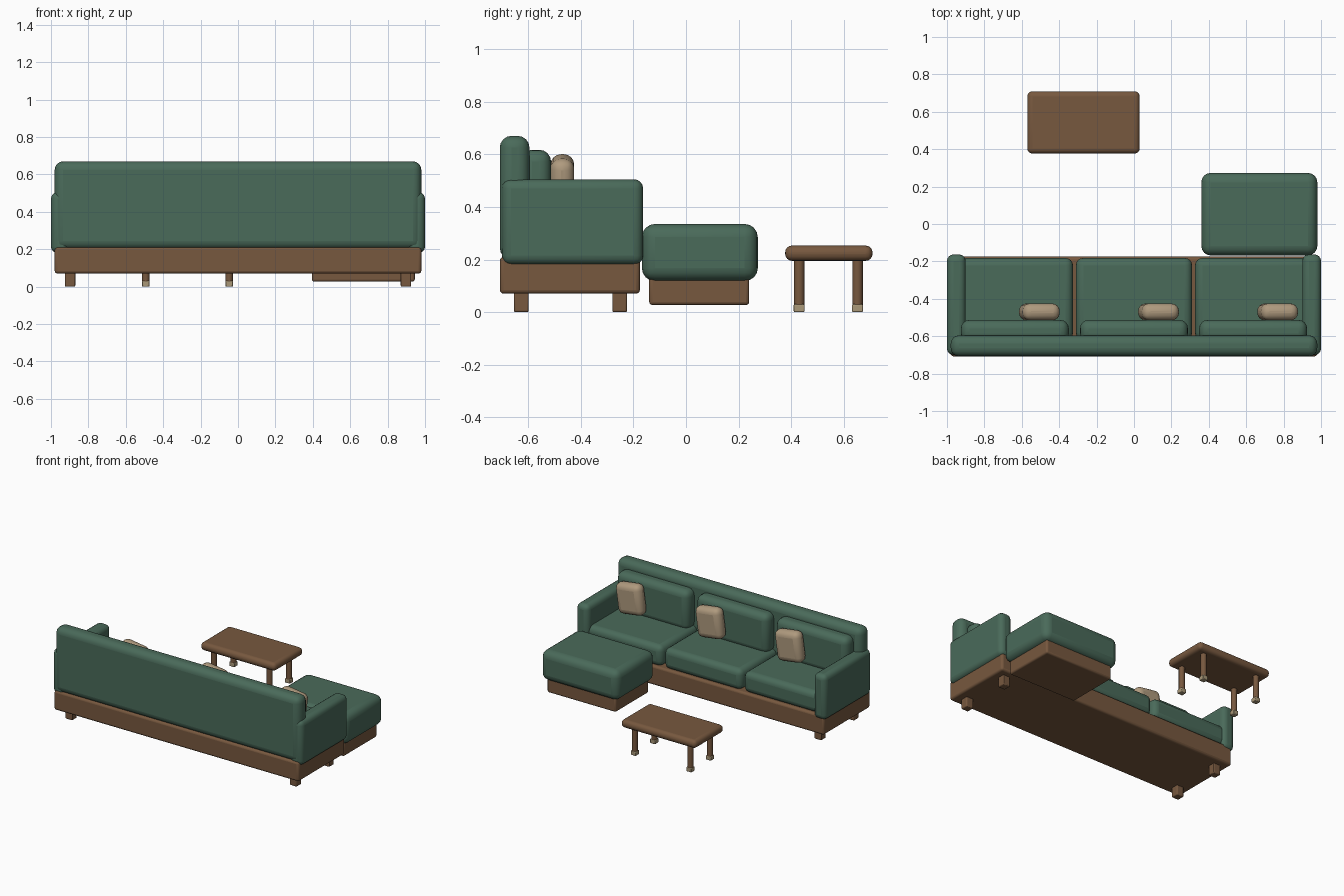
import bpy
from math import radians

if "Cube" in bpy.data.objects:
    bpy.data.objects.remove(bpy.data.objects["Cube"])


def material(name, colour):
    mat = bpy.data.materials.new(name)
    mat.use_nodes = True
    mat.diffuse_color = (*colour, 1)
    mat.node_tree.nodes["Principled BSDF"].inputs["Base Color"].default_value = (*colour, 1)
    return mat


GREEN = material("green fabric", (0.068, 0.145, 0.102))
WOOD = material("brown wood", (0.185, 0.098, 0.049))
TAN = material("tan fabric", (0.43, 0.325, 0.21))
BRASS = material("pale brass", (0.40, 0.315, 0.19))


def block(name, xs, ys, zs, mat, bevel, segments=4, roll=0):
    """Rounded box spanning the given x, y and z ranges."""
    spans = (xs, ys, zs)
    bpy.ops.mesh.primitive_cube_add(size=1, location=[sum(s) / 2 for s in spans])
    ob = bpy.context.object
    ob.name = name
    ob.scale = [s[1] - s[0] for s in spans]
    bpy.ops.object.transform_apply(location=False, rotation=False, scale=True)
    ob.rotation_euler.y = roll
    mod = ob.modifiers.new("rounding", "BEVEL")
    mod.width = bevel
    mod.segments = segments
    mod.limit_method = "NONE"
    ob.data.materials.append(mat)
    bpy.ops.object.shade_smooth_by_angle(angle=radians(40))
    return ob


def around(centre, size):
    return (centre - size / 2, centre + size / 2)


# Sofa frame
block("sofa_base", (-0.98, 0.98), (-0.708, -0.175), (0.07, 0.21), WOOD, 0.015, 3)
block("sofa_back", (-0.98, 0.98), (-0.708, -0.595), (0.2, 0.67), GREEN, 0.045)

for side, sign in (("left", 1), ("right", -1)):
    block(side + "_arm", around(sign * 0.95, 0.1), (-0.7, -0.163), (0.18, 0.505), GREEN, 0.035)
    for end, y in (("front", -0.626), ("rear", -0.252)):
        block(f"sofa_leg_{end}_{side}", around(sign * 0.898, 0.056), around(y, 0.056),
              (0, 0.09), WOOD, 0.006, 2)

# Three seats, each with a back cushion and a tilted pillow
for label, x in (("right", -0.637), ("middle", 0), ("left", 0.637)):
    block("seat_cushion_" + label, around(x, 0.622), (-0.62, -0.182), (0.205, 0.355), GREEN, 0.04)
    block("back_cushion_" + label, around(x, 0.577), (-0.63, -0.513), (0.33, 0.617), GREEN, 0.045)
    block("pillow_" + label, around(x + 0.131, 0.2), (-0.515, -0.425), (0.373, 0.593), TAN, 0.04,
          roll=radians(8))

# Ottoman
block("ottoman_base", (0.395, 0.945), (-0.14, 0.24), (0.027, 0.14), WOOD, 0.012, 3)
block("ottoman_cushion", (0.36, 0.98), (-0.168, 0.273), (0.118, 0.335), GREEN, 0.05)

# Low table with round legs and square feet
block("table_top", (-0.57, 0.03), (0.377, 0.709), (0.195, 0.253), WOOD, 0.026)
for side, x in (("left", -0.047), ("right", -0.493)):
    for end, y in (("front", 0.43), ("rear", 0.652)):
        bpy.ops.mesh.primitive_cylinder_add(vertices=16, radius=0.02, depth=0.18,
                                            location=(x, y, 0.115))
        leg = bpy.context.object
        leg.name = f"table_leg_{end}_{side}"
        leg.data.materials.append(WOOD)
        bpy.ops.object.shade_smooth_by_angle(angle=radians(40))
        block(f"table_foot_{end}_{side}", around(x, 0.041), around(y, 0.041), (0, 0.03),
              BRASS, 0.004, 2)
